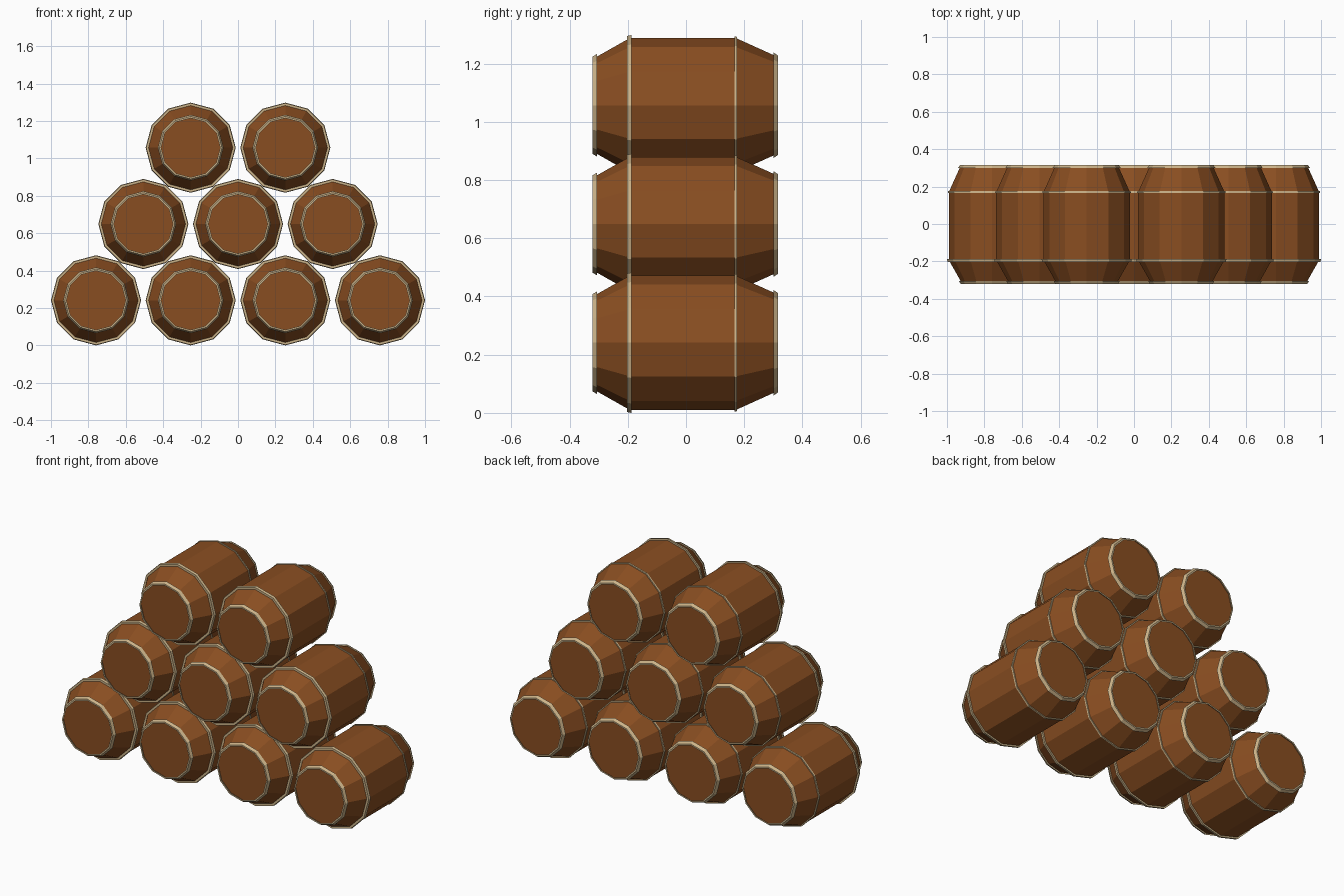
import bpy
from math import cos, sin, tau

if "Cube" in bpy.data.objects:
    bpy.data.objects.remove(bpy.data.objects["Cube"])

SIDES = 12


def material(name, color):
    mat = bpy.data.materials.new(name)
    mat.diffuse_color = color
    mat.use_nodes = True
    mat.node_tree.nodes["Principled BSDF"].inputs["Base Color"].default_value = mat.diffuse_color
    return mat


WOOD = material("wood", (0.25, 0.075, 0.015, 1))
BAND = material("band", (0.60, 0.45, 0.25, 1))


def lathe(name, profile, mat, ring=False):
    """Turn (y, radius) points about the y axis; a ring closes its section, otherwise both ends are capped."""
    n = len(profile)
    verts = [(r * cos(tau * k / SIDES), y, r * sin(tau * k / SIDES))
             for y, r in profile for k in range(SIDES)]
    faces = []
    for i in range(n if ring else n - 1):
        a, b = i * SIDES, (i + 1) % n * SIDES
        for k in range(SIDES):
            j = (k + 1) % SIDES
            faces.append((a + k, a + j, b + j, b + k))
    if not ring:
        faces.append(tuple(reversed(range(SIDES))))
        faces.append(tuple(range((n - 1) * SIDES, n * SIDES)))
    # order so that normals point outwards
    faces = [tuple(reversed(f)) for f in faces]
    mesh = bpy.data.meshes.new(name)
    mesh.from_pydata(verts, [], [tuple(reversed(f)) for f in faces])
    mesh.flip_normals()
    mesh.materials.append(mat)
    return mesh


def hoop(name, y0, r0, y1, r1, depth=0.009):
    return lathe(name, [(y0, r0), (y1, r1), (y1, r1 - depth), (y0, r0 - depth)], BAND, ring=True)


# Barrel parts, shared by every barrel in the stack
parts = [
    lathe("barrel_body", [(-0.308, 0.166), (-0.193, 0.231), (0.171, 0.231), (0.304, 0.171)], WOOD),
    hoop("front_hoop", -0.203, 0.238, -0.188, 0.241, 0.015),
    hoop("back_hoop", 0.167, 0.236, 0.176, 0.235, 0.012),
    hoop("front_rim", -0.322, 0.167, -0.306, 0.176),
    hoop("back_rim", 0.300, 0.182, 0.316, 0.171),
]

# Pyramid stack: rows of four, three and two barrels
for row, count in enumerate((4, 3, 2)):
    for col in range(count):
        for mesh in parts:
            obj = bpy.data.objects.new(f"{mesh.name}_{row}_{col}", mesh)
            obj.location = ((col - (count - 1) / 2) * 0.506, 0, 0.241 + row * 0.408)
            bpy.context.collection.objects.link(obj)
